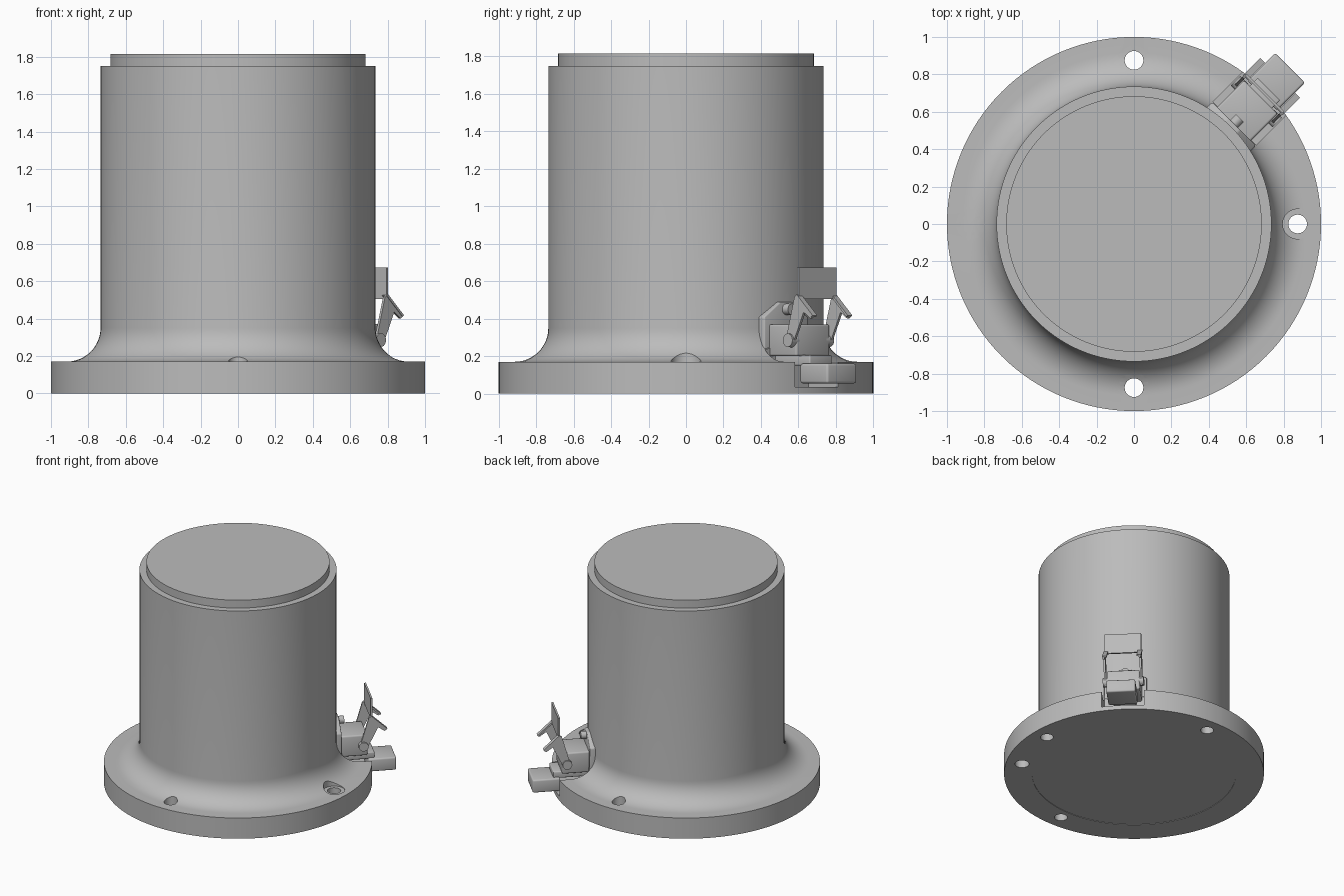
import bpy, bmesh
from math import sin, cos, pi, radians
from mathutils import Matrix, Vector

cube = bpy.data.objects.get("Cube")
if cube:
    bpy.data.objects.remove(cube, do_unlink=True)

grey = bpy.data.materials.new("plain grey")
grey.use_nodes = True
COLOUR = (0.5, 0.5, 0.5, 1)
grey.diffuse_color = COLOUR
grey.node_tree.nodes["Principled BSDF"].inputs["Base Color"].default_value = COLOUR

# Local frame of the connector: x outward, y along the rim, z up
SIDE = Matrix.Rotation(radians(45), 4, 'Z')


def finish(bm, name, matrix=None):
    if matrix:
        bm.transform(matrix)
    bmesh.ops.recalc_face_normals(bm, faces=bm.faces)
    mesh = bpy.data.meshes.new(name)
    bm.to_mesh(mesh)
    bm.free()
    mesh.materials.append(grey)
    obj = bpy.data.objects.new(name, mesh)
    bpy.context.collection.objects.link(obj)
    return obj


def activate(obj):
    bpy.ops.object.select_all(action='DESELECT')
    obj.select_set(True)
    bpy.context.view_layer.objects.active = obj


def smooth(obj):
    activate(obj)
    bpy.ops.object.shade_smooth_by_angle(angle=radians(30))


def apply(obj, mod):
    activate(obj)
    bpy.ops.object.modifier_apply(modifier=mod.name)


def lathe(name, profile, steps=128):
    bm = bmesh.new()
    verts = [bm.verts.new((r, 0, z)) for r, z in profile]
    edges = [bm.edges.new(p) for p in zip(verts, verts[1:])]
    bmesh.ops.spin(bm, geom=verts + edges, cent=(0, 0, 0), axis=(0, 0, 1),
                   angle=2 * pi, steps=steps)
    bmesh.ops.remove_doubles(bm, verts=bm.verts, dist=1e-5)
    return finish(bm, name)


def cylinder(name, radius, lo, hi, matrix, sides=32):
    bm = bmesh.new()
    bmesh.ops.create_cone(bm, cap_ends=True, segments=sides, radius1=radius,
                          radius2=radius, depth=hi - lo)
    return finish(bm, name, matrix @ Matrix.Translation((0, 0, (lo + hi) / 2)))


def prism(name, outline, lo, hi, along, bevel=0):
    """Extrude an outline along the outward ('x') or tangent ('y') direction."""
    place = (lambda a, b, d: (d, a, b)) if along == 'x' else (lambda a, b, d: (a, d, b))
    bm = bmesh.new()
    face = bm.faces.new([bm.verts.new(place(a, b, lo)) for a, b in outline])
    moved = bmesh.ops.extrude_face_region(bm, geom=[face])["geom"]
    bmesh.ops.translate(bm, vec=Vector(place(0, 0, hi - lo)),
                        verts=[v for v in moved if isinstance(v, bmesh.types.BMVert)])
    obj = finish(bm, name, SIDE)
    if bevel:
        mod = obj.modifiers.new("rounded edges", 'BEVEL')
        mod.width, mod.segments = bevel, 3
        apply(obj, mod)
        smooth(obj)
    return obj


def box(name, x, y, z, bevel=0):
    outline = [(x[0], z[0]), (x[1], z[0]), (x[1], z[1]), (x[0], z[1])]
    return prism(name, outline, y[0], y[1], 'y', bevel)


def cut(obj, cutter):
    cutter.hide_render = True
    mod = obj.modifiers.new("cut", 'BOOLEAN')
    mod.operation, mod.solver, mod.object = 'DIFFERENCE', 'EXACT', cutter
    apply(obj, mod)
    bpy.data.objects.remove(cutter, do_unlink=True)


# Flanged drum with a filleted foot and a stepped top
fillet = [(0.915 - 0.18 * sin(a), 0.35 - 0.18 * cos(a))
          for a in (pi / 2 * i / 12 for i in range(13))]
drum = lathe("flanged_drum", [(0, 0.004), (0.785, 0.004), (0.785, 0), (1, 0), (1, 0.17)]
             + fillet + [(0.735, 1.75), (0.683, 1.75), (0.683, 1.815), (0, 1.815)])

# Counterbored bolt holes
for i in range(4):
    spot = Matrix.Rotation(i * pi / 2, 4, 'Z') @ Matrix.Translation((0.875, 0, 0))
    cut(drum, cylinder("bolt_hole", 0.05, -0.1, 0.5, spot))
    cut(drum, cylinder("counterbore", 0.08, 0.164, 0.5, spot))

# Blind locating holes in the underside
for angle in (120, -30):
    spot = Matrix.Rotation(radians(angle), 4, 'Z') @ Matrix.Translation((0.875, 0, 0))
    cut(drum, cylinder("locating_hole", 0.055, -0.1, 0.1, spot))

# Rim notch that clears the connector
cut(drum, box("rim_notch", (0.76, 1.3), (-0.163, 0.163), (0.036, 0.4)))
smooth(drum)

# Connector mounting plate with tapered ends
half = [(0.165, 0.24), (0.165, 0.41), (0.045, 0.49)]
outline = [(0.1, 0.18)] + half + [(-a, b) for a, b in reversed(half)] + [(-0.1, 0.18)]
prism("connector_plate", outline, 0.69, 0.757, 'x', 0.008)

# Connector housing and its screw
box("connector_housing", (0.74, 0.96), (-0.127, 0.127), (0.2, 0.37), 0.012)
outward = SIDE @ Matrix.Translation((0, 0, 0.45)) @ Matrix.Rotation(pi / 2, 4, 'Y')
smooth(cylinder("plate_screw", 0.03, 0.74, 0.8, outward))

# Locking lever: two arms with pivots and bent lips, joined by a hand tab
arm = [(0.895, 0.27), (0.935, 0.245), (0.965, 0.29), (1.035, 0.435),
       (1.085, 0.4), (1.105, 0.418), (0.985, 0.53), (0.965, 0.515)]
lip = [(0.975, 0.522), (1.095, 0.41), (1.105, 0.418), (0.985, 0.53)]
for name, s in (("left", 1), ("right", -1)):
    prism(name + "_lever_arm", arm, s * 0.132, s * 0.147, 'y')
    prism(name + "_lever_lip", lip, s * 0.115, s * 0.15, 'y')
    pivot = SIDE @ Matrix.Translation((0.925, 0, 0.285)) @ Matrix.Rotation(-s * pi / 2, 4, 'X')
    smooth(cylinder(name + "_lever_pivot", 0.036, 0.1, 0.158, pivot))
box("lever_tab", (0.98, 0.994), (-0.142, 0.142), (0.505, 0.672))

# Cable outlet below the housing, with its strap
box("outlet_strap", (0.74, 1.02), (-0.085, 0.085), (0.15, 0.205), 0.008)
box("cable_outlet", (0.97, 1.18), (-0.112, 0.112), (0.055, 0.16), 0.012)
